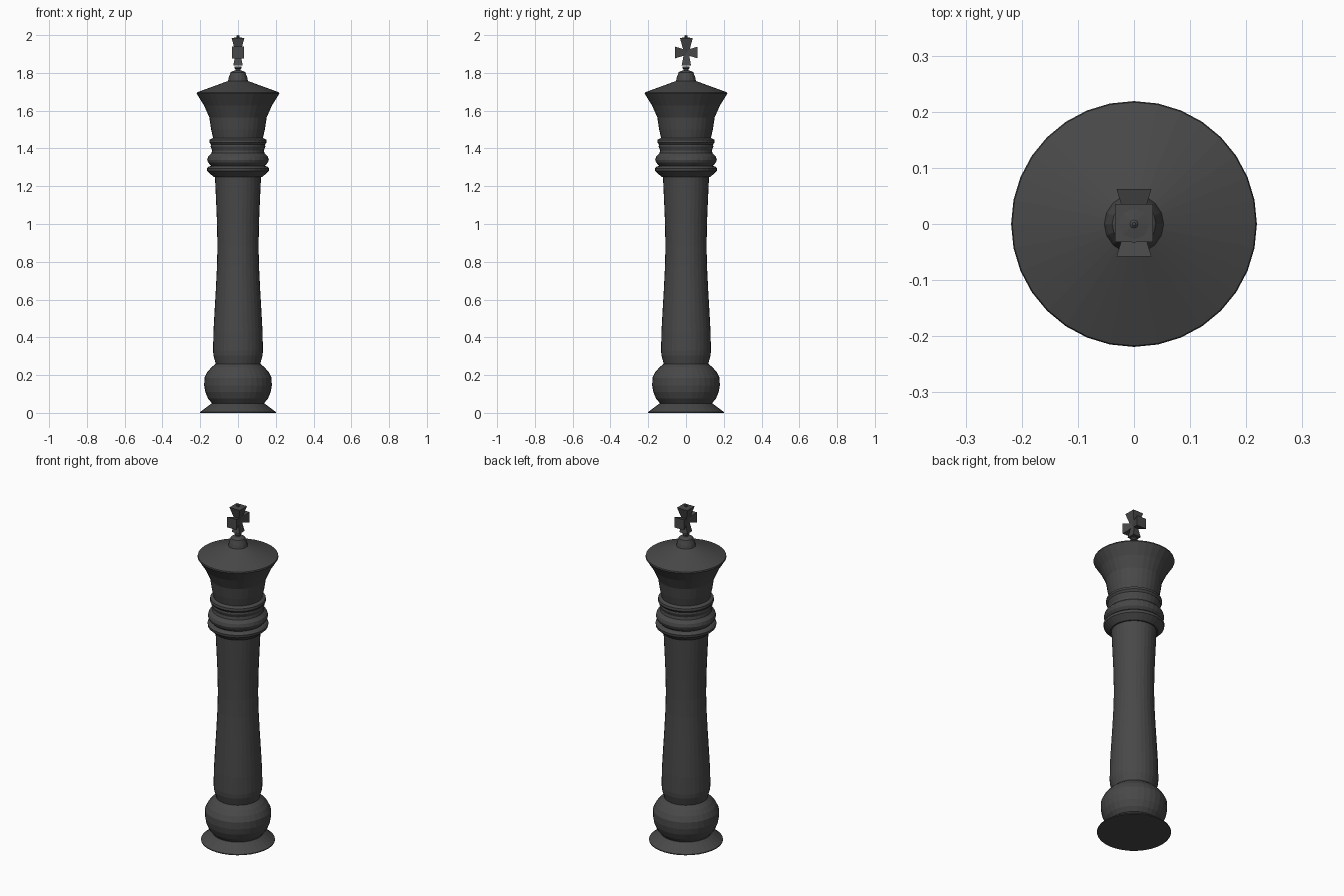
import bpy
import bmesh
from math import pi
from mathutils import Matrix, Vector

cube = bpy.data.objects.get("Cube")
if cube:
    bpy.data.objects.remove(cube, do_unlink=True)

COLOUR = (0.065, 0.065, 0.065, 1.0)
mat = bpy.data.materials.new("charcoal")
mat.use_nodes = True
mat.diffuse_color = COLOUR
mat.node_tree.nodes["Principled BSDF"].inputs["Base Color"].default_value = COLOUR


def finish(name, bm):
    bmesh.ops.recalc_face_normals(bm, faces=bm.faces)
    mesh = bpy.data.meshes.new(name)
    bm.to_mesh(mesh)
    bm.free()
    mesh.materials.append(mat)
    obj = bpy.data.objects.new(name, mesh)
    bpy.context.collection.objects.link(obj)
    return obj


def lathe(name, profile, sides=32):
    """Turn a (radius, height) profile around z and cap both ends."""
    bm = bmesh.new()
    rings = []
    for r, z in profile:
        rings.append([bm.verts.new(Matrix.Rotation(2 * pi * i / sides, 3, "Z") @ Vector((r, 0, z)))
                      for i in range(sides)])
    for low, high in zip(rings, rings[1:]):
        for i in range(sides):
            j = (i + 1) % sides
            bm.faces.new((low[i], low[j], high[j], high[i]))
    bm.faces.new(rings[0][::-1])
    bm.faces.new(rings[-1])
    return finish(name, bm)


def arm(name, inner, outer, length, centre, angle):
    """Square flared arm, pointing up before it is tilted about x."""
    bm = bmesh.new()
    bmesh.ops.create_cone(bm, cap_ends=True, segments=4, radius1=inner * 2 ** 0.5,
                          radius2=outer * 2 ** 0.5, depth=length)
    bmesh.ops.rotate(bm, verts=bm.verts, matrix=Matrix.Rotation(pi / 4, 3, "Z"))
    bmesh.ops.translate(bm, verts=bm.verts, vec=(0, 0, length / 2))
    bmesh.ops.rotate(bm, verts=bm.verts, matrix=Matrix.Rotation(angle, 3, "X"))
    bmesh.ops.translate(bm, verts=bm.verts, vec=centre)
    return finish(name, bm)


# Flared foot and round bulb
lathe("foot", [(0.2, 0), (0.2, 0.005), (0.14, 0.05)])
lathe("bulb", [(0.137, 0.05), (0.158, 0.075), (0.173, 0.11), (0.179, 0.145),
               (0.178, 0.185), (0.163, 0.215), (0.142, 0.24), (0.118, 0.26)])

# Waisted shaft
lathe("shaft", [(0.118, 0.26), (0.13, 0.305), (0.132, 0.33), (0.13, 0.43), (0.124, 0.54),
                (0.117, 0.66), (0.111, 0.78), (0.109, 0.88), (0.111, 1.0),
                (0.116, 1.12), (0.122, 1.25)])

# Stacked collar rings
lathe("lower_collar", [(0.13, 1.25), (0.163, 1.28), (0.165, 1.295), (0.155, 1.304), (0.142, 1.308)])
lathe("middle_collar", [(0.142, 1.308), (0.158, 1.325), (0.163, 1.34), (0.158, 1.358), (0.14, 1.375)])
lathe("upper_collar", [(0.14, 1.375), (0.137, 1.39), (0.145, 1.41), (0.143, 1.42),
                       (0.152, 1.432), (0.15, 1.446), (0.132, 1.455)])

# Crown and conical lid
lathe("crown", [(0.132, 1.455), (0.142, 1.5), (0.152, 1.565), (0.18, 1.628), (0.219, 1.69)])
lathe("lid", [(0.219, 1.69), (0.217, 1.697), (0.053, 1.757)])
lathe("finial", [(0.053, 1.757), (0.049, 1.775), (0.039, 1.803), (0.028, 1.81), (0.014, 1.813),
                 (0.013, 1.82), (0.02, 1.826), (0.018, 1.834)], 16)

# Flared cross
hub = Vector((0, 0.002, 1.908))
arm("cross_top", 0.013, 0.034, 0.077, hub, 0)
arm("cross_bottom", 0.012, 0.025, 0.07, hub, pi)
for name, angle in (("cross_front", pi / 2), ("cross_back", -pi / 2)):
    arm(name, 0.013, 0.031, 0.06, hub, angle)
lathe("cross_tip", [(0.034, 1.984), (0.008, 1.988), (0.008, 1.996), (0.003, 2.0)], 8)
